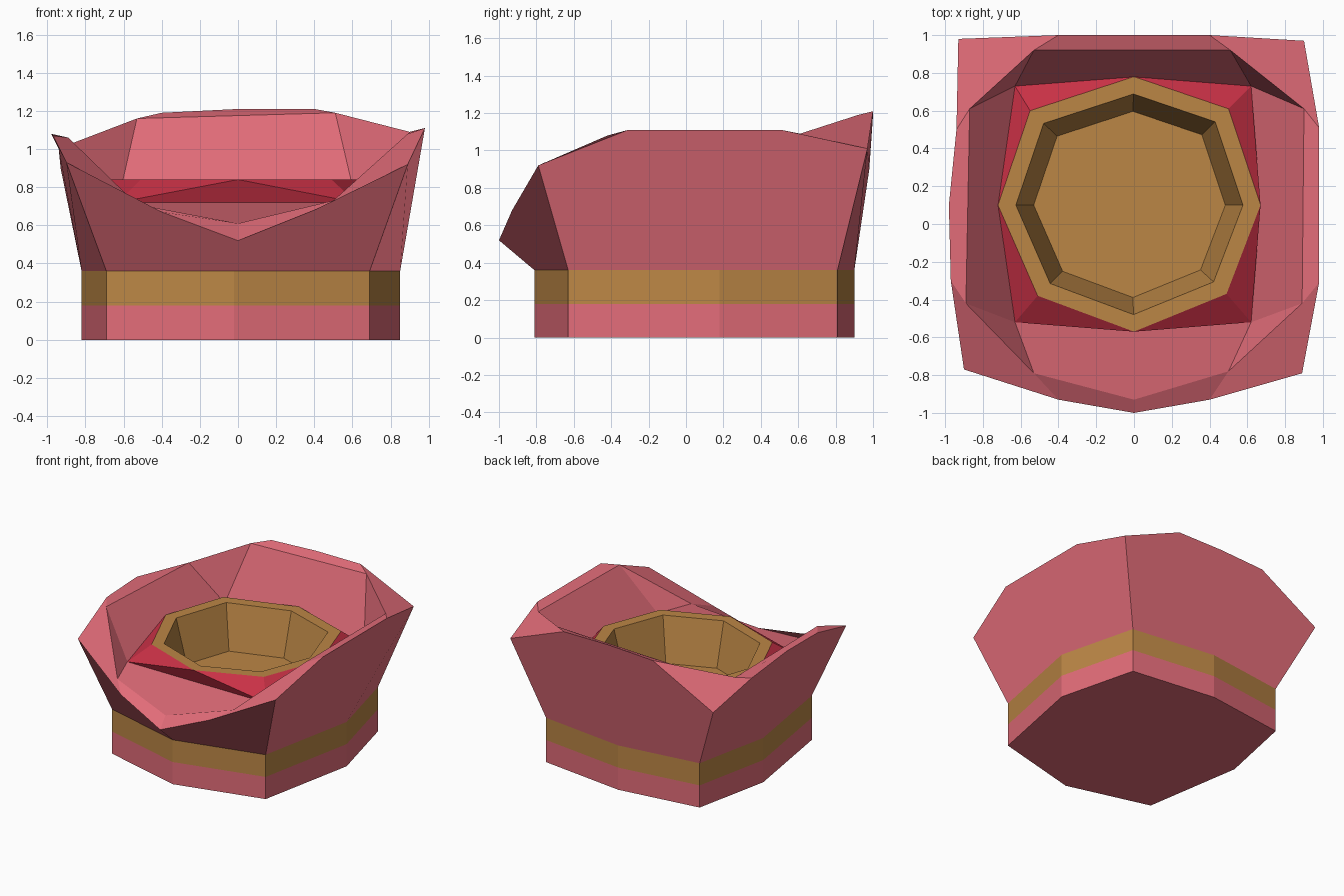
import bpy, bmesh

if "Cube" in bpy.data.objects:
    bpy.data.objects.remove(bpy.data.objects["Cube"])


def material(name, rgb):
    m = bpy.data.materials.new(name)
    m.diffuse_color = (*rgb, 1)
    m.use_nodes = True
    m.node_tree.nodes["Principled BSDF"].inputs["Base Color"].default_value = m.diffuse_color
    return m


PINK = material("pink fabric", (0.76, 0.15, 0.19))
GOLD = material("tan trim", (0.50, 0.24, 0.06))
RED = material("red fabric", (0.58, 0.03, 0.06))


def build(name, mat, faces):
    """Make a flat-shaded object from faces given as point loops."""
    bm = bmesh.new()
    for f in faces:
        bm.faces.new([bm.verts.new(p) for p in f])
    bmesh.ops.remove_doubles(bm, verts=bm.verts, dist=0.0005)
    me = bpy.data.meshes.new(name)
    bm.to_mesh(me)
    bm.free()
    me.materials.append(mat)
    ob = bpy.data.objects.new(name, me)
    bpy.context.collection.objects.link(ob)
    return ob


def at(ring, z):
    return [(x, y, z) for x, y in ring]


def band(a, b):
    n = len(a)
    return [[a[i], a[(i + 1) % n], b[(i + 1) % n], b[i]] for i in range(n)]


def pick(ring, *ids):
    return [ring[i % len(ring)] for i in ids]


# Counter-clockwise rings, each starting at the front left
foot = [(-.69, -.63), (-.02, -.81), (.69, -.63), (.85, .18),
        (.69, .81), (-.02, .90), (-.69, .81), (-.82, .18)]
outer = [(-.90, -.77, .93), (-.40, -.93, .67), (0, -1, .52), (.40, -.93, .68),
         (.89, -.79, .92), (.98, -.31, 1.11), (.98, .51, 1.11), (.90, .97, 1.01),
         (.40, 1, 1.21), (0, 1, 1.21), (-.40, 1, 1.19), (-.93, .98, .90),
         (-.94, .50, 1.00), (-.98, .10, 1.08), (-.97, -.30, 1.07)]
inner = [(-.53, -.79, .71), (0, -.93, .61), (.50, -.78, .73),
         (.89, -.42, 1.08), (.90, .61, 1.09), (.51, .92, 1.19),
         (-.53, .92, 1.16), (-.87, .61, 1.03), (-.89, -.42, 1.06)]
seat = at([(-.63, -.52), (.62, -.52), (.62, .73), (-.63, .73)], .72)
octagon = [(-.51, -.38), (0, -.57), (.49, -.37), (.67, .10),
           (.50, .61), (0, .78), (-.55, .60), (-.72, .10)]

# Base and the band above it
build("base", PINK, band(at(foot, 0), at(foot, .18)) + [at(foot, 0)[::-1]])
build("base_trim", GOLD, band(at(foot, .18), at(foot, .36)))

# Flared shell: four outer sides
low = at(foot, .36)
corners = [0, 4, 7, 11, 15]
shell = []
for k in range(4):
    a, b = corners[k], corners[k + 1]
    shell.append(pick(low, 2 * k, 2 * k + 1, 2 * k + 2)
                 + pick(outer, *range(b, a - 1, -1)))

# Rim between the outer and inner edge
stops = [1, 2, 3, 5, 6, 8, 10, 12, 14, 16]
for k in range(9):
    shell.append(pick(outer, *range(stops[k], stops[k + 1] + 1))
                 + pick(inner, k + 1, k))

# Inner walls down to the square seat, with triangular corners
walls = [0, 2, 3, 4, 5, 6, 7, 8, 9]
for k in range(8):
    s = (0, 1) if k % 2 == 0 else (1,)
    shell.append(pick(inner, *range(walls[k], walls[k + 1] + 1))
                 + [seat[(k // 2 + j) % 4] for j in reversed(s)])
build("shell", PINK, shell)

# Cushion from the square seat up to the octagonal bowl edge
edge = at(octagon, .84)
cushion = []
for k in range(4):
    s0, s1 = pick(seat, k, k + 1)
    r0, r1, r2 = pick(edge, 2 * k, 2 * k + 1, 2 * k + 2)
    cushion += [[s0, s1, r1], [s0, r1, r0], [s1, r2, r1]]
build("cushion", RED, cushion)


# Recessed bowl: flat lip, sloping sides, floor
def shrink(f, z):
    return [(-.02 + (x + .02) * f, .10 + (y - .10) * f, z) for x, y in octagon]


lip, floor = shrink(.865, .84), shrink(.73, .49)
build("bowl", GOLD, band(edge, lip) + band(lip, floor) + [floor])
